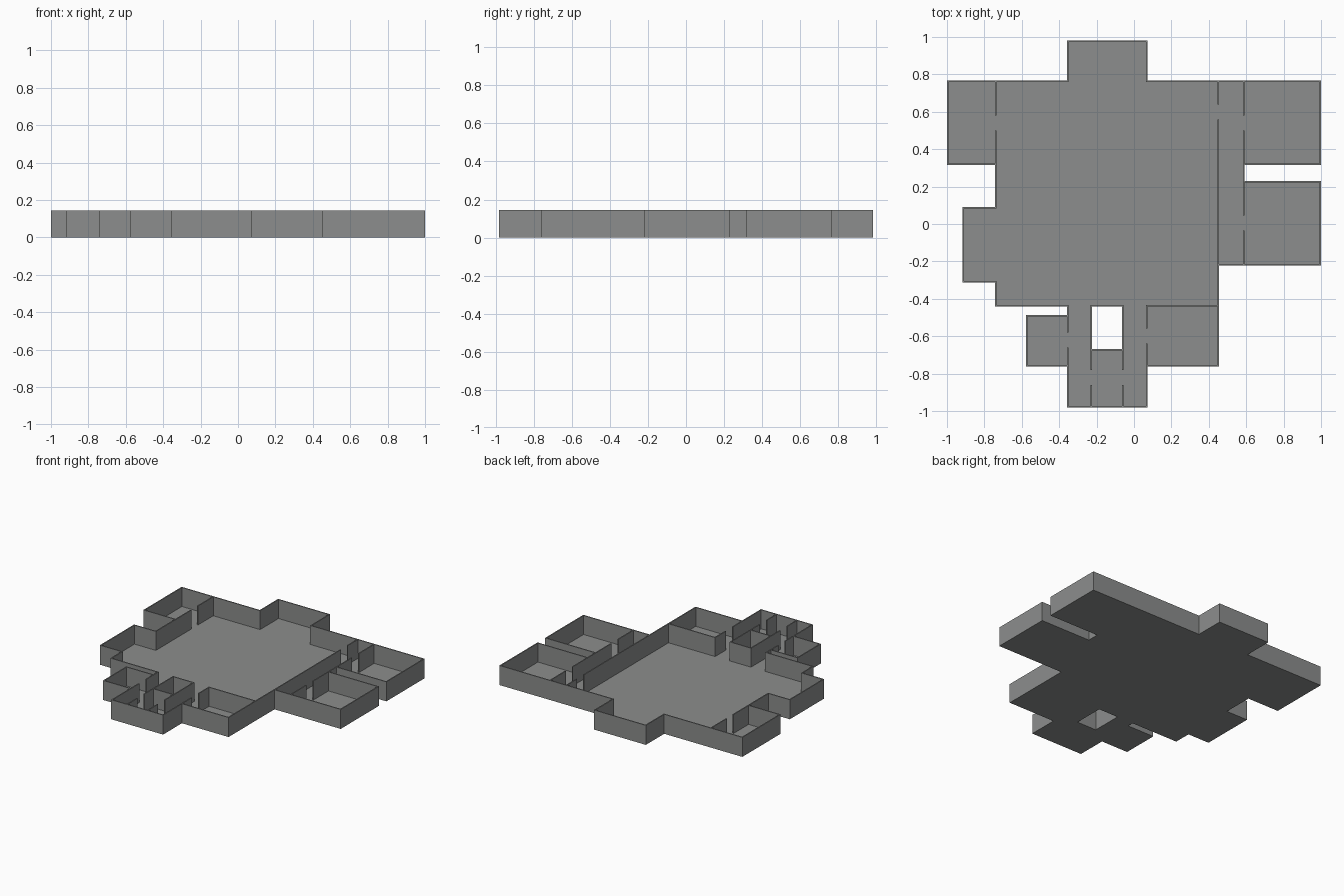
import bpy, bmesh
from mathutils import Matrix, Vector

if "Cube" in bpy.data.objects:
    bpy.data.objects.remove(bpy.data.objects["Cube"])

T = 0.008       # wall thickness
H = 0.145       # wall height
FLOOR = 0.004   # slab thickness
DOOR_W = 0.08   # doorways are open to the top of the wall

GREY = bpy.data.materials.new("dark_grey")
GREY.diffuse_color = (0.262, 0.27, 0.266, 1)
GREY.use_nodes = True
GREY.node_tree.nodes["Principled BSDF"].inputs["Base Color"].default_value = GREY.diffuse_color


def add_box(bm, x0, x1, y0, y1, z0, z1):
    m = Matrix.Translation(((x0 + x1) / 2, (y0 + y1) / 2, (z0 + z1) / 2))
    m = m @ Matrix.Diagonal(Vector((x1 - x0, y1 - y0, z1 - z0, 1)))
    bmesh.ops.create_cube(bm, size=1, matrix=m)


def finish(name, bm):
    mesh = bpy.data.meshes.new(name)
    bm.to_mesh(mesh)
    bm.free()
    mesh.materials.append(GREY)
    obj = bpy.data.objects.new(name, mesh)
    bpy.context.collection.objects.link(obj)


def wall(name, axis, pos, a, b, door=None):
    """Wall on the line axis = pos, running from a to b, with an optional doorway."""
    bm = bmesh.new()
    h = T / 2
    spans = [(a - h, b + h)]
    if door is not None:
        spans = [(a - h, door - DOOR_W / 2), (door + DOOR_W / 2, b + h)]
    for s0, s1 in spans:
        if axis == 'x':
            add_box(bm, pos - h, pos + h, s0, s1, 0, H)
        else:
            add_box(bm, s0, s1, pos - h, pos + h, 0, H)
    finish(name, bm)


# Shared wall centrelines
W, E, S, N = -0.738, 0.451, -0.437, 0.762         # hall
L, L2, R2, R = -0.353, -0.228, -0.06, 0.067       # alcove / south passages
C = 0.586                                         # east passage
XE, XW, YN, YS = 0.996, -0.996, 0.978, -0.978     # outer limits
NR, ER, EB = 0.32, 0.225, -0.217                  # east room edges

# Floor slabs, one per room
floors = {
    "hall_floor": (W, E, S, N),
    "north_alcove_floor": (L, R, N, YN),
    "west_room_floor": (XW, W, NR, N),
    "west_alcove_floor": (-0.914, W, -0.309, 0.087),
    "east_passage_floor": (E, C, EB, N),
    "north_east_room_floor": (C, XE, NR, N),
    "east_room_floor": (C, XE, EB, ER),
    "south_west_passage_floor": (L, L2, YS, S),
    "south_east_passage_floor": (R2, R, YS, S),
    "south_middle_room_floor": (L2, R2, YS, -0.672),
    "south_west_room_floor": (-0.574, L, -0.757, -0.491),
    "south_east_room_floor": (R, E, -0.757, S),
}
for name, (x0, x1, y0, y1) in floors.items():
    bm = bmesh.new()
    add_box(bm, x0, x1, y0, y1, 0, FLOOR)
    finish(name, bm)

# Walls running north-south
wall("north_alcove_west_wall", 'x', L, N, YN)
wall("north_alcove_east_wall", 'x', R, N, YN)
wall("west_room_outer_wall", 'x', XW, NR, N)
wall("west_room_door_wall", 'x', W, NR, N, 0.54)
wall("hall_west_middle_wall", 'x', W, 0.087, NR)
wall("west_alcove_outer_wall", 'x', -0.914, -0.309, 0.087)
wall("hall_west_lower_wall", 'x', W, S, -0.309)
wall("hall_east_wall", 'x', E, EB, N, 0.60)
wall("hall_east_lower_wall", 'x', E, -0.757, EB)
wall("north_east_room_door_wall", 'x', C, NR, N, 0.54)
wall("east_passage_gap_wall", 'x', C, ER, NR)
wall("east_room_door_wall", 'x', C, EB, ER, 0.005)
wall("north_east_room_outer_wall", 'x', XE, NR, N)
wall("east_room_outer_wall", 'x', XE, EB, ER)
wall("south_west_room_outer_wall", 'x', -0.574, -0.757, -0.491)
wall("south_west_passage_wall", 'x', L, YS, S, -0.62)
wall("south_middle_room_west_wall", 'x', L2, YS, S, -0.82)
wall("south_middle_room_east_wall", 'x', R2, YS, S, -0.82)
wall("south_east_passage_wall", 'x', R, YS, S, -0.60)

# Walls running east-west
wall("north_alcove_end_wall", 'y', YN, L, R)
wall("north_wall_west", 'y', N, XW, L)
wall("north_wall_east", 'y', N, R, XE)
wall("west_room_south_wall", 'y', NR, XW, W)
wall("west_alcove_north_wall", 'y', 0.087, -0.914, W)
wall("west_alcove_south_wall", 'y', -0.309, -0.914, W)
wall("north_east_room_south_wall", 'y', NR, C, XE)
wall("east_room_north_wall", 'y', ER, C, XE)
wall("east_wing_south_wall", 'y', EB, E, XE)
wall("hall_south_wall_west", 'y', S, W, L)
wall("hall_south_wall_middle", 'y', S, L2, R2)
wall("hall_south_wall_east", 'y', S, R, E)
wall("south_west_room_north_wall", 'y', -0.491, -0.574, L)
wall("south_west_room_south_wall", 'y', -0.757, -0.574, L)
wall("south_east_room_south_wall", 'y', -0.757, R, E)
wall("south_middle_room_north_wall", 'y', -0.672, L2, R2)
wall("south_end_wall", 'y', YS, L, R)
